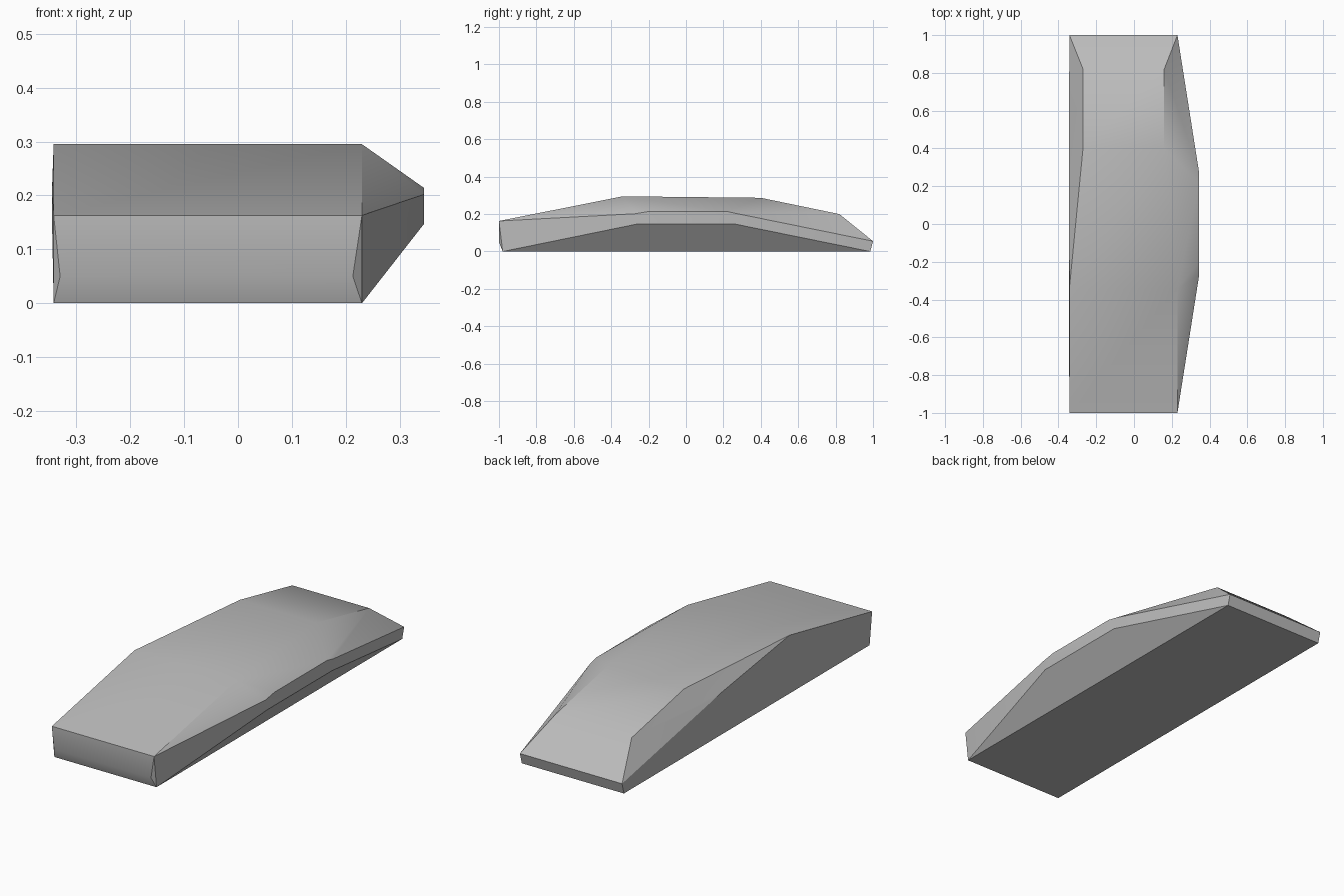
import bpy, bmesh, math

default_cube = bpy.data.objects.get("Cube")
if default_cube:
    bpy.data.objects.remove(default_cube, do_unlink=True)

# Stone colour
stone = bpy.data.materials.new("stone grey")
stone.use_nodes = True
grey = (0.5, 0.5, 0.5, 1)
stone.diffuse_color = grey
stone.node_tree.nodes["Principled BSDF"].inputs["Base Color"].default_value = grey

bm = bmesh.new()


def add_points(x_values, profile):
    """Place a row of vertices from x positions and a (y, z) profile."""
    return [bm.verts.new((x, y, z)) for x, (y, z) in zip(x_values, profile)]


# Lengthwise outlines shared by both flanks
TOP = [(-1, 0.163), (-0.34, 0.295), (0.4, 0.287), (0.82, 0.2), (1, 0.055)]
RIDGE = [(-0.27, 0.202), (-0.2, 0.214), (0.22, 0.214), (0.27, 0.203)]
LEDGE = [(-0.26, 0.147), (0.26, 0.147)]
BASE = [(-0.98, 0), (0.985, 0)]


def flank(edge, waist, bulge, toe):
    """Build one long side and return its top row, base row and front toe."""
    top = add_points([edge, edge, waist, waist, edge], TOP)
    ridge = add_points([bulge] * len(RIDGE), RIDGE)
    ledge = add_points([bulge] * len(LEDGE), LEDGE)
    base = add_points([edge] * len(BASE), BASE)
    front_toe = bm.verts.new((toe, -1, 0.05))
    t0, t1, t2, t3, t4 = top
    r0, r1, r2, r3 = ridge
    l0, l1 = ledge
    b0, b1 = base
    faces = [
        # upper slopes
        (t0, t1, r0), (t1, r1, r0), (t1, r2, r1), (t1, t2, r2),
        (t2, t3, r2), (t3, r3, r2), (t3, t4, r3),
        # narrow upright band
        (t0, r0, l0), (t0, l0, b0), (r0, r1, r2, r3, l1, l0),
        (r3, t4, l1), (t4, b1, l1),
        # undercut and front corner
        (b0, l0, l1, b1), (t0, b0, front_toe),
    ]
    for face in faces:
        bm.faces.new(face)
    return top, base, front_toe


right_top, right_base, right_toe = flank(0.23, 0.16, 0.345, 0.213)
left_top, left_base, left_toe = flank(-0.342, -0.27, -0.345, -0.33)

# Curved top surface
for i in range(len(TOP) - 1):
    bm.faces.new((left_top[i], right_top[i], right_top[i + 1], left_top[i + 1]))

# Front end, back end and underside
bm.faces.new((left_top[0], left_toe, right_toe, right_top[0]))
bm.faces.new((left_toe, left_base[0], right_base[0], right_toe))
bm.faces.new((left_top[-1], right_top[-1], right_base[1], left_base[1]))
bm.faces.new((left_base[0], left_base[1], right_base[1], right_base[0]))

bmesh.ops.recalc_face_normals(bm, faces=bm.faces[:])
mesh = bpy.data.meshes.new("faceted_slab")
bm.to_mesh(mesh)
bm.free()
mesh.materials.append(stone)
slab = bpy.data.objects.new("faceted_slab", mesh)
bpy.context.collection.objects.link(slab)

# Smooth the gentle facets and keep the hard rims
bpy.ops.object.select_all(action="DESELECT")
slab.select_set(True)
bpy.context.view_layer.objects.active = slab
bpy.ops.object.shade_smooth_by_angle(angle=math.radians(30))
